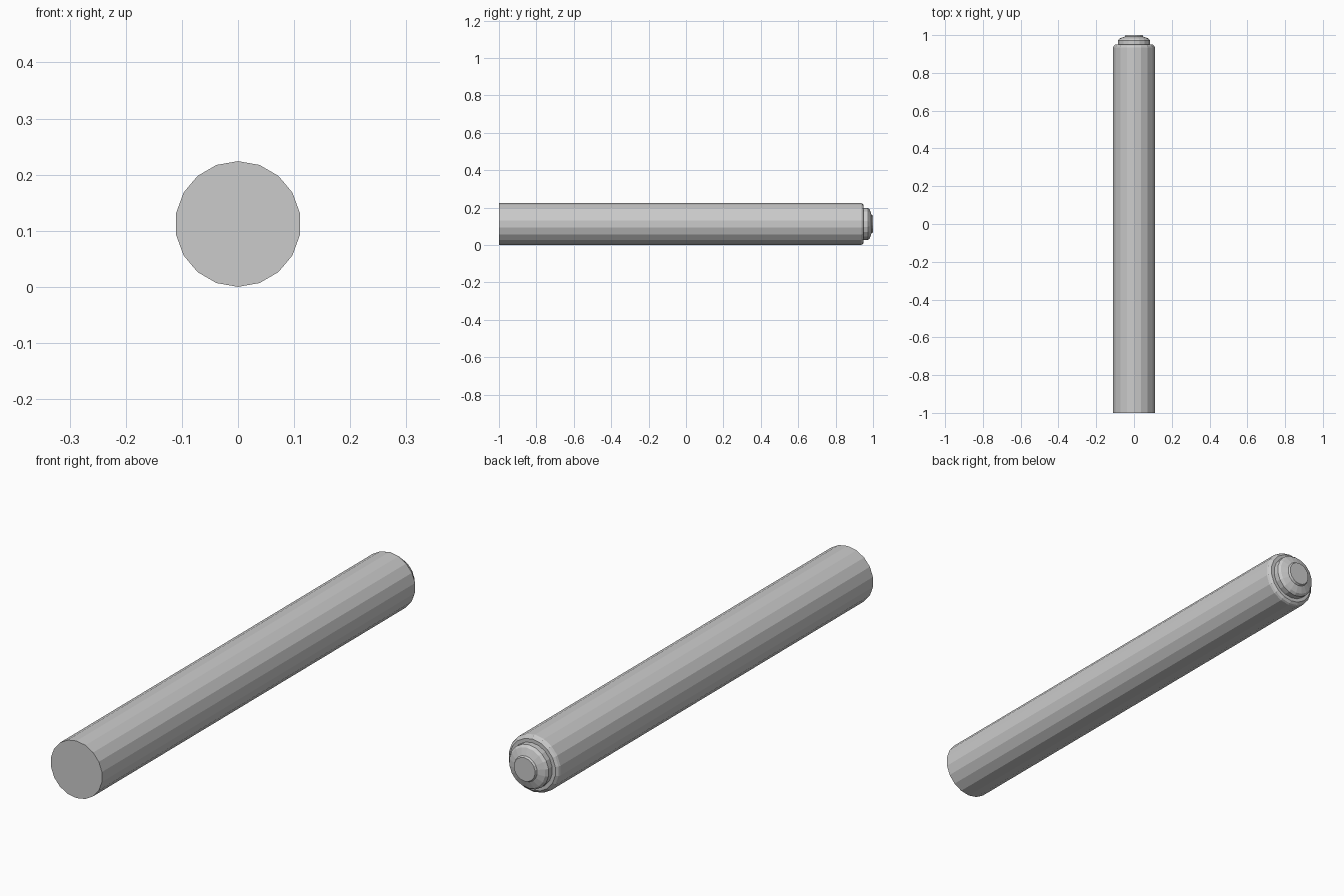
import bpy, bmesh
from math import sin, cos, tau

if "Cube" in bpy.data.objects:
    bpy.data.objects.remove(bpy.data.objects["Cube"])

SIDES = 18
RADIUS = 0.112


def lathe(name, profile):
    """Closed flat-faced solid turned around the y axis from (y, radius) points."""
    bm = bmesh.new()
    rings = []
    for y, r in profile:
        rings.append([bm.verts.new((r * sin(tau * i / SIDES), y,
                                    RADIUS + r * cos(tau * i / SIDES)))
                      for i in range(SIDES)])
    for a, b in zip(rings, rings[1:]):
        for i in range(SIDES):
            j = (i + 1) % SIDES
            bm.faces.new((a[i], a[j], b[j], b[i]))
    bm.faces.new(rings[0])
    bm.faces.new(rings[-1])
    bmesh.ops.recalc_face_normals(bm, faces=bm.faces)
    mesh = bpy.data.meshes.new(name)
    bm.to_mesh(mesh)
    bm.free()
    obj = bpy.data.objects.new(name, mesh)
    bpy.context.collection.objects.link(obj)
    return obj


# Long barrel with a chamfered back rim, then the stepped end cap
lathe("barrel_with_end_cap", [
    (-1.0, RADIUS), (0.935, RADIUS), (0.943, 0.109), (0.95, 0.1),
    (0.95, 0.086), (0.972, 0.086), (0.982, 0.078), (0.992, 0.05),
    (1.0, 0.046),
])
